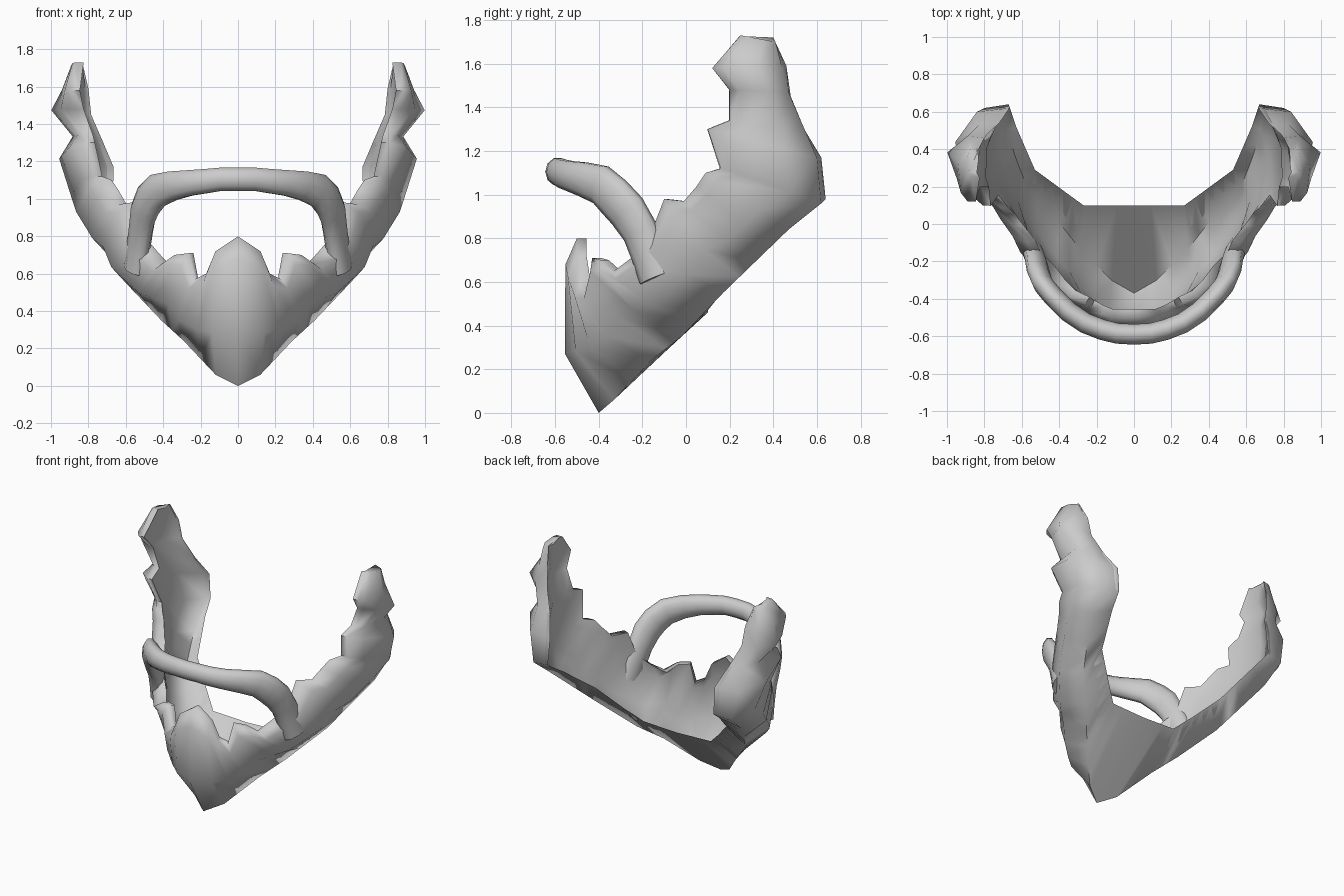
import bpy, bmesh, math
from mathutils import Vector

if "Cube" in bpy.data.objects:
    bpy.data.objects.remove(bpy.data.objects["Cube"])

# Jagged upper/front rim of the beard, centre line to ear
RIM = [(0, -.50, .80), (.12, -.50, .72), (.17, -.48, .60), (.23, -.45, .57), (.26, -.43, .71),
       (.34, -.39, .70), (.40, -.33, .65), (.46, -.25, .71), (.54, -.17, .80), (.57, -.10, .98),
       (.64, -.01, .97), (.68, .05, 1.04), (.72, .09, 1.10), (.77, .16, 1.12), (.81, .10, 1.30),
       (.82, .20, 1.34), (.87, .20, 1.48), (.89, .12, 1.58), (.87, .25, 1.73)]
# Jaw corner and back edge, given at a few stations only
JAW = [(0, (0, -.40, 0)), (1, (.12, -.33, .06)), (3, (.29, -.16, .24)), (5, (.41, -.02, .35)),
       (8, (.60, .17, .55)), (12, (.78, .47, .84)), (13, (.80, .62, .96)), (14, (.84, .60, 1.17)),
       (15, (.83, .53, 1.33)), (16, (.89, .47, 1.47)), (18, (.87, .41, 1.70))]
BACK = [(0, (0, .10, .46)), (3, (.27, .10, .47)), (5, (.38, .18, .57)), (8, (.53, .29, .72)),
        (12, (.63, .52, .90)), (13, (.67, .64, .98)), (14, (.665, .62, 1.17)),
        (15, (.72, .54, 1.30)), (16, (.785, .48, 1.45)), (17, (.80, .46, 1.59)),
        (18, (.83, .40, 1.72))]
EAR_BULGE = {14: .11, 15: .05, 16: .10, 17: .05, 18: .02}


def sample(keys, i):
    for (a, p), (b, q) in zip(keys, keys[1:]):
        if a <= i <= b:
            return Vector(p).lerp(Vector(q), (i - a) / (b - a))


def section(i):
    """Closed section: rim, cheek, jaw, back edge, then the inner wall."""
    rim, jaw, back = Vector(RIM[i]), sample(JAW, i), sample(BACK, i)
    t = min(1, i / 13)
    out = Vector((rim.x + jaw.x, rim.y + jaw.y - .6, 0)).normalized()
    push = EAR_BULGE.get(i, .09)
    high = rim.lerp(jaw, .15) + out * push * .75
    low = rim.lerp(jaw, .66) + out * push * (1.35 - .2 * t)
    inner_jaw = jaw.lerp(back, .06 + .74 * t ** 2) + Vector((0, 0, .02 * (1 - t)))
    inner_low = rim.lerp(jaw, .64) + out * (.09 - .13 * t)
    inner_high = rim.lerp(jaw, .15) + out * (.02 - .05 * t)
    return [rim, high, low, jaw, back, inner_jaw, inner_low, inner_high, rim - out * .045]


# Beard shell: loft the sections, then mirror
bm = bmesh.new()
rings = [[bm.verts.new(p) for p in section(i)] for i in range(len(RIM))]
n = len(rings[0])
for a, b in zip(rings, rings[1:]):
    for k in range(n):
        m = (k + 1) % n
        bm.faces.new((a[k], a[m], b[m], b[k]))
bm.faces.new(rings[-1])
bmesh.ops.recalc_face_normals(bm, faces=bm.faces)
# The half is open at the centre, so make sure the front faces outward
bm.faces.ensure_lookup_table()
if bm.faces[1].normal.y > 0:
    bmesh.ops.reverse_faces(bm, faces=bm.faces)
me = bpy.data.meshes.new("beard")
bm.to_mesh(me)
bm.free()
beard = bpy.data.objects.new("beard", me)
bpy.context.collection.objects.link(beard)
mod = beard.modifiers.new("mirror", 'MIRROR')
mod.use_clip = True
bpy.context.view_layer.objects.active = beard
beard.select_set(True)
bpy.ops.object.modifier_apply(modifier=mod.name)
bpy.ops.object.shade_smooth_by_angle(angle=math.radians(75))
beard.select_set(False)

# Moustache: flattened band arching over the mouth (x, y, z, half width)
half = [(0, -.59, 1.105, .065), (.09, -.585, 1.105, .065), (.17, -.565, 1.095, .068),
        (.26, -.53, 1.085, .072), (.35, -.47, 1.07, .082), (.43, -.39, 1.045, .095),
        (.48, -.33, .99, .10), (.507, -.27, .925, .10), (.52, -.21, .83, .09),
        (.535, -.165, .72, .09), (.55, -.13, .62, .09)]
path = [(-x, y, z, r) for x, y, z, r in reversed(half[1:])] + half
pts = [Vector(p[:3]) for p in path]
bm = bmesh.new()
rings = []
for i, p in enumerate(pts):
    tan = (pts[min(i + 1, len(pts) - 1)] - pts[max(i - 1, 0)]).normalized()
    out = Vector((p.x, p.y - .1, 0))
    out = (out - tan * out.dot(tan)).normalized()
    side = tan.cross(out)
    rings.append([bm.verts.new(p + out * .055 * math.cos(a) + side * path[i][3] * math.sin(a))
                  for a in (k * math.tau / 10 for k in range(10))])
for a, b in zip(rings, rings[1:]):
    for k in range(10):
        m = (k + 1) % 10
        bm.faces.new((a[k], a[m], b[m], b[k]))
bm.faces.new(rings[0])
bm.faces.new(rings[-1])
bmesh.ops.recalc_face_normals(bm, faces=bm.faces)
me = bpy.data.meshes.new("moustache")
bm.to_mesh(me)
bm.free()
moustache = bpy.data.objects.new("moustache", me)
bpy.context.collection.objects.link(moustache)
bpy.context.view_layer.objects.active = moustache
moustache.select_set(True)
bpy.ops.object.shade_smooth_by_angle(angle=math.radians(60))
